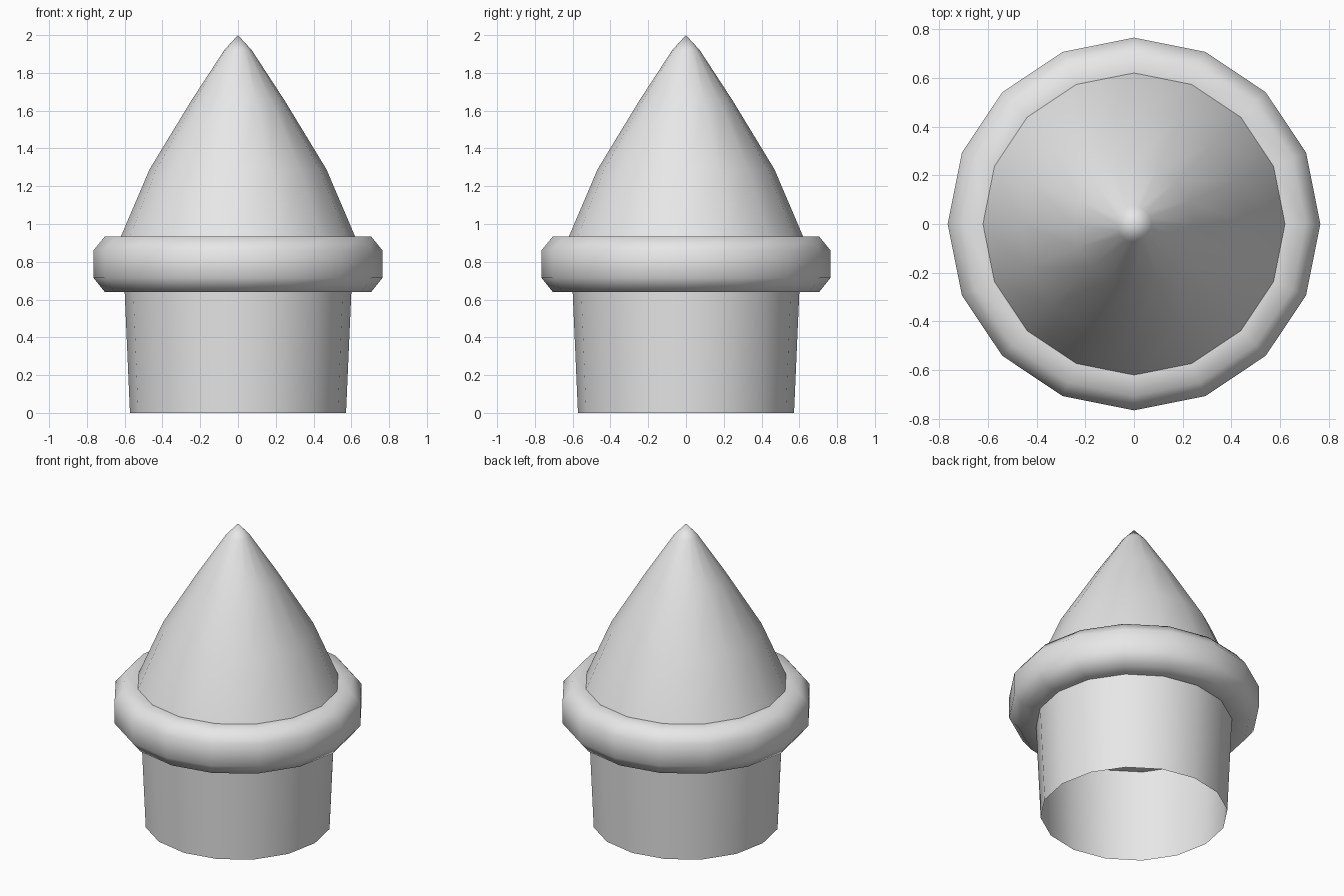
import bpy
import bmesh
from math import cos, sin, tau

SIDES = 16

cube = bpy.data.objects.get("Cube")
if cube:
    bpy.data.objects.remove(cube, do_unlink=True)

# One plain grey for every part
grey = bpy.data.materials.new("light_grey")
grey.use_nodes = True
colour = (0.8, 0.8, 0.8, 1)
grey.diffuse_color = colour
grey.node_tree.nodes["Principled BSDF"].inputs["Base Color"].default_value = colour


def lathe(name, profile, cap_ends=False):
    """Turn a (radius, height) profile, listed bottom to top, about the z axis."""
    bm = bmesh.new()
    rings = []
    for r, z in profile:
        if r == 0:
            rings.append([bm.verts.new((0, 0, z))] * SIDES)
        else:
            rings.append([bm.verts.new((r * cos(tau * i / SIDES), r * sin(tau * i / SIDES), z))
                          for i in range(SIDES)])
    for low, high in zip(rings, rings[1:]):
        for i in range(SIDES):
            j = (i + 1) % SIDES
            corners = [low[i], low[j], high[j], high[i]]
            bm.faces.new(list(dict.fromkeys(corners)))
    if cap_ends:
        bm.faces.new(rings[0][::-1])
        bm.faces.new(rings[-1])
    for face in bm.faces:
        face.smooth = True
    mesh = bpy.data.meshes.new(name)
    bm.to_mesh(mesh)
    bm.free()
    mesh.materials.append(grey)
    obj = bpy.data.objects.new(name, mesh)
    bpy.context.collection.objects.link(obj)
    return obj


# Slightly flared sleeve, open at the bottom
lathe("base_sleeve", [(0.572, 0), (0.6, 0.64)])

# Chamfered collar, closed above and below
lathe("collar", [(0.6, 0.64), (0.705, 0.64), (0.765, 0.715),
                 (0.765, 0.86), (0.705, 0.934), (0.62, 0.934)], cap_ends=True)

# Curved conical tip
lathe("pointed_tip", [(0.62, 0.934), (0.468, 1.29), (0.246, 1.655),
                      (0.073, 1.92), (0, 2)])
